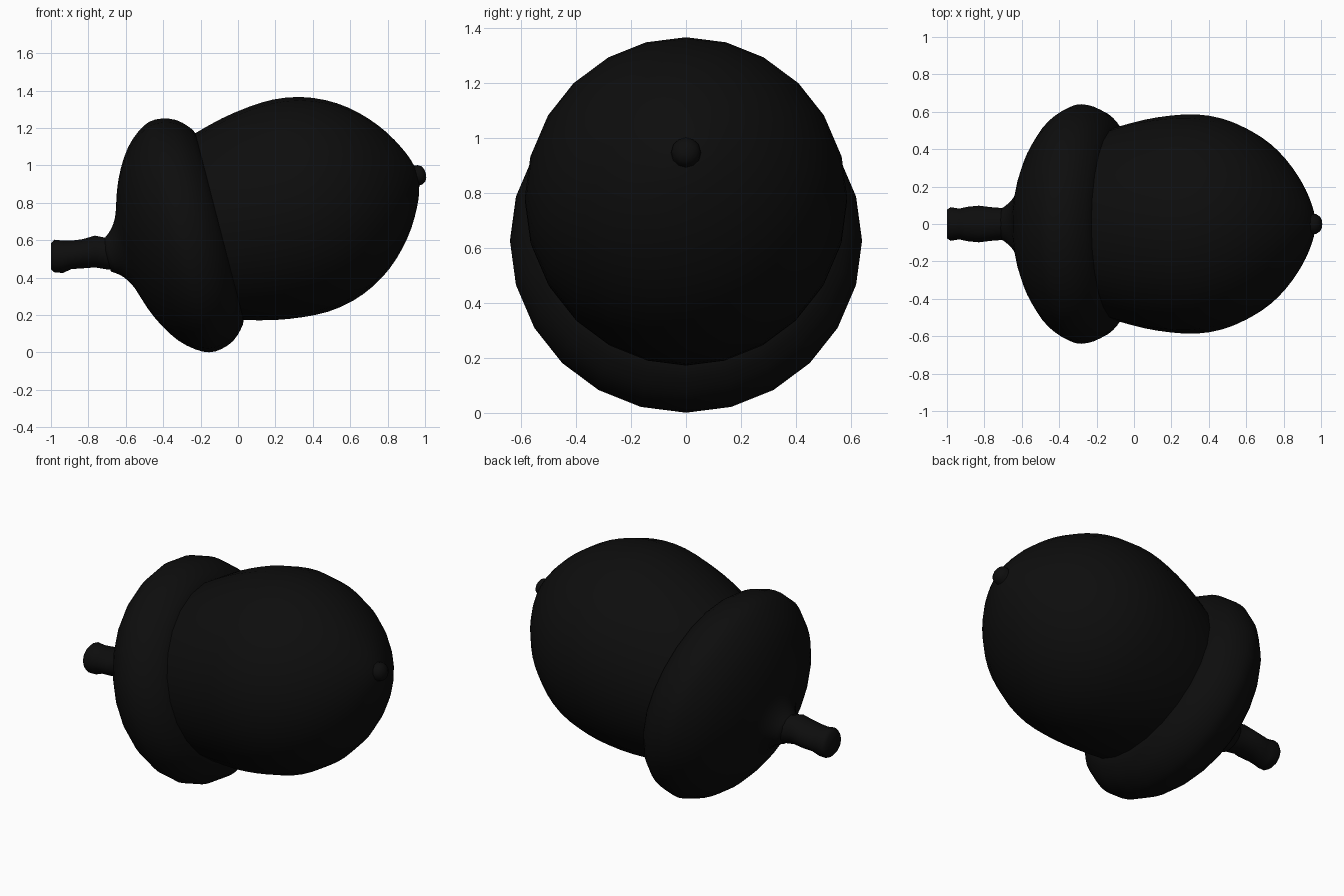
import bpy, bmesh, math
from mathutils import Vector

if "Cube" in bpy.data.objects:
    bpy.data.objects.remove(bpy.data.objects["Cube"])

TILT = math.radians(14.5)
ORIGIN = Vector((-0.285, 0, 0.625))      # centre of the cap, on the acorn's axis
AXIS = Vector((math.cos(TILT), 0, math.sin(TILT)))

mat = bpy.data.materials.new("dark_shell")
mat.diffuse_color = (0.004, 0.004, 0.004, 1)
mat.use_nodes = True
mat.node_tree.nodes["Principled BSDF"].inputs["Base Color"].default_value = mat.diffuse_color


def refine(pts):
    """Catmull-Rom: add one midpoint between neighbouring profile points."""
    pts = [Vector(p) for p in pts]
    out = []
    for i in range(len(pts) - 1):
        a, b, c, d = pts[max(i - 1, 0)], pts[i], pts[i + 1], pts[min(i + 2, len(pts) - 1)]
        out += [b, (9 * (b + c) - a - d) / 16]
    return out + [pts[-1]]


def skin(name, rings, sides, angle=60):
    """Rings are (centre, forward, radius_z, radius_y); ends are closed."""
    bm = bmesh.new()
    loops = []
    for c, f, rz, ry in rings:
        up = Vector((-f.z, 0, f.x))
        loops.append([bm.verts.new(c + up * rz * math.cos(k * math.tau / sides)
                                   + Vector((0, ry * math.sin(k * math.tau / sides), 0)))
                      for k in range(sides)])
    for a, b in zip(loops, loops[1:]):
        for k in range(sides):
            j = (k + 1) % sides
            bm.faces.new((a[k], a[j], b[j], b[k]))
    bm.faces.new(loops[0])
    bm.faces.new(loops[-1])
    bmesh.ops.recalc_face_normals(bm, faces=bm.faces)
    mesh = bpy.data.meshes.new(name)
    bm.to_mesh(mesh)
    bm.free()
    obj = bpy.data.objects.new(name, mesh)
    bpy.context.collection.objects.link(obj)
    mesh.materials.append(mat)
    bpy.ops.object.select_all(action='DESELECT')
    obj.select_set(True)
    bpy.context.view_layer.objects.active = obj
    bpy.ops.object.shade_smooth_by_angle(angle=math.radians(angle))
    return obj


def lathe(name, profile, sides=24):
    """Profile is (distance along axis, radius)."""
    return skin(name, [(ORIGIN + AXIS * t, AXIS, r, r) for t, r in profile], sides)


# Nut body
lathe("nut", refine([(0.12, 0.49), (0.2, 0.518), (0.35, 0.557), (0.5, 0.58), (0.64, 0.586),
                     (0.78, 0.564), (0.91, 0.513), (1.02, 0.442), (1.11, 0.357),
                     (1.185, 0.262), (1.24, 0.165), (1.27, 0.095), (1.287, 0.03)]))

# Pointed nub at the nut's end
lathe("nut_tip", [(1.24, 0.07), (1.275, 0.055), (1.3, 0.053), (1.318, 0.042),
                  (1.328, 0.024), (1.331, 0.006)], 12)

# Cup-shaped cap with rounded rim, flaring into the stem
lathe("cap", refine([(0.16, 0.49), (0.192, 0.515), (0.165, 0.56), (0.11, 0.61),
                     (0.04, 0.636), (-0.03, 0.637), (-0.1, 0.601), (-0.175, 0.533),
                     (-0.24, 0.435), (-0.29, 0.325), (-0.327, 0.21), (-0.355, 0.155),
                     (-0.39, 0.115), (-0.43, 0.087)]))

# Knobbly stem, bending to level: x, z, vertical radius, sideways radius
STEM = [(-0.62, 0.535, 0.09, 0.09), (-0.70, 0.528, 0.084, 0.085),
        (-0.765, 0.54, 0.085, 0.09), (-0.83, 0.528, 0.078, 0.098),
        (-0.89, 0.522, 0.076, 0.092), (-0.935, 0.512, 0.086, 0.082),
        (-0.98, 0.515, 0.088, 0.09), (-1.0, 0.515, 0.07, 0.076)]
skin("stem", [(Vector((x, 0, z)), Vector((1, 0, 0)), rz, ry) for x, z, rz, ry in STEM], 12)
